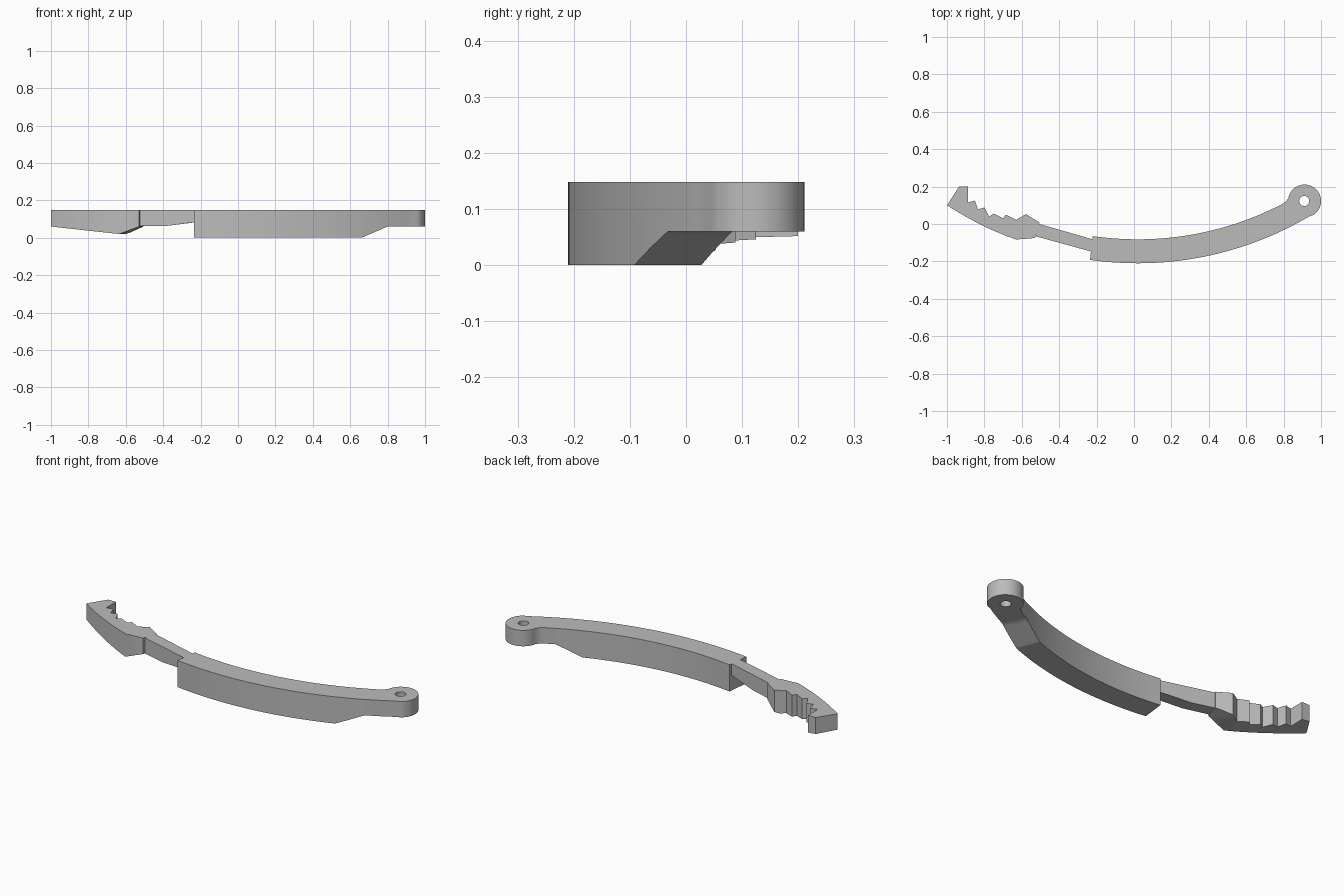
import bpy, bmesh
from math import sin, cos, atan2, pi
from mathutils import Vector

if "Cube" in bpy.data.objects:
    bpy.data.objects.remove(bpy.data.objects["Cube"])

TOP = 0.148
CX, CY = 0.02, 1.593            # centre of the handle's bend

grey = bpy.data.materials.new("plain grey")
grey.use_nodes = True
grey.diffuse_color = (0.5, 0.5, 0.5, 1)
grey.node_tree.nodes["Principled BSDF"].inputs["Base Color"].default_value = (0.5, 0.5, 0.5, 1)


def arc(cx, cy, r, a0, a1, n):
    steps = [a0 + (a1 - a0) * i / n for i in range(n + 1)]
    return [(cx + r * cos(a), cy + r * sin(a)) for a in steps]


def ramp(t, t0, t1, z0, z1):
    f = min(max((t - t0) / (t1 - t0), 0), 1)
    return z0 + (z1 - z0) * f


def prism(name, loops, cuts, floor):
    """Extrude an outline with holes, fold its underside at the cuts and shape it by floor(x, y)."""
    bm = bmesh.new()
    for loop in loops:
        vs = [bm.verts.new((x, y, 0)) for x, y in loop]
        for a, b in zip(vs, vs[1:] + vs[:1]):
            bm.edges.new((a, b))
    bmesh.ops.triangle_fill(bm, edges=bm.edges[:], use_beauty=True)
    ext = bmesh.ops.extrude_face_region(bm, geom=bm.faces[:], use_keep_orig=True)
    for v in ext["geom"]:
        if isinstance(v, bmesh.types.BMVert):
            v.co.z = TOP
    for point, normal in cuts:
        bmesh.ops.bisect_plane(bm, geom=bm.verts[:] + bm.edges[:] + bm.faces[:],
                               plane_co=point, plane_no=normal)
    for v in bm.verts:
        if v.co.z < 0.001:
            v.co.z = floor(v.co.x, v.co.y)
    bmesh.ops.recalc_face_normals(bm, faces=bm.faces[:])
    mesh = bpy.data.meshes.new(name)
    bm.to_mesh(mesh)
    bm.free()
    mesh.materials.append(grey)
    ob = bpy.data.objects.new(name, mesh)
    bpy.context.collection.objects.link(ob)
    bpy.ops.object.select_all(action='DESELECT')
    ob.select_set(True)
    bpy.context.view_layer.objects.active = ob
    bpy.ops.object.shade_smooth_by_angle(angle=pi / 6)
    return ob


# Curved handle with a pivot eye; its underside rises towards the eye
DOWN = -pi / 2
RISE, FLAT = 0.363, 0.447       # bend angles where the underside ramp starts and ends
outer = arc(CX, CY, 1.803, DOWN - 0.142, DOWN + 0.535, 28)
eye = arc(0.912, 0.123, 0.088, -1.0, 2.97, 28)
inner = arc(CX, CY, 1.675, DOWN + 0.478, DOWN - 0.144, 28)
hole = arc(0.91, 0.123, 0.027, 0, 2 * pi, 20)[:-1]
prism("handle", [outer + eye + [(0.81, 0.118)] + inner, hole],
      [(Vector((CX, CY, 0)), Vector((cos(a), sin(a), 0))) for a in (RISE, FLAT)],
      lambda x, y: ramp(atan2(x - CX, CY - y), RISE, FLAT, 0, 0.06))

# Thin straight shaft between handle and head
prism("shaft", [[(-0.215, -0.151), (-0.525, -0.066), (-0.52, 0.004), (-0.21, -0.085)]],
      [(Vector((-0.39, 0, 0)), Vector((1, 0, 0)))],
      lambda x, y: ramp(x, -0.39, -0.235, 0.062, 0.085))

# Toothed head: curved back, hook at the tip, saw teeth inside
AXIS = Vector((0.96, -0.27, 0))
KEEL = -0.587                   # lowest line of the underside along the axis
back = []
for i in range(9):
    t = i / 8
    back.append((-0.63 - 0.37 * t, -0.083 + 0.183 * t - 0.056 * t * (1 - t)))
teeth = [(-0.935, 0.2), (-0.888, 0.2), (-0.888, 0.115), (-0.85, 0.125),
         (-0.835, 0.078), (-0.8, 0.088), (-0.775, 0.04), (-0.75, 0.055),
         (-0.7, 0.03), (-0.685, 0.05), (-0.63, 0.022), (-0.578, 0.053),
         (-0.505, 0.008), (-0.53, -0.075)]


def head_floor(x, y):
    u = AXIS.dot(Vector((x, y, 0)))
    if u < KEEL:
        return ramp(u, -0.987, KEEL, 0.06, 0.02)
    return ramp(u, KEEL, -0.487, 0.02, 0.06)


prism("toothed_head", [back + teeth], [(AXIS * (KEEL / AXIS.dot(AXIS)), AXIS)], head_floor)
